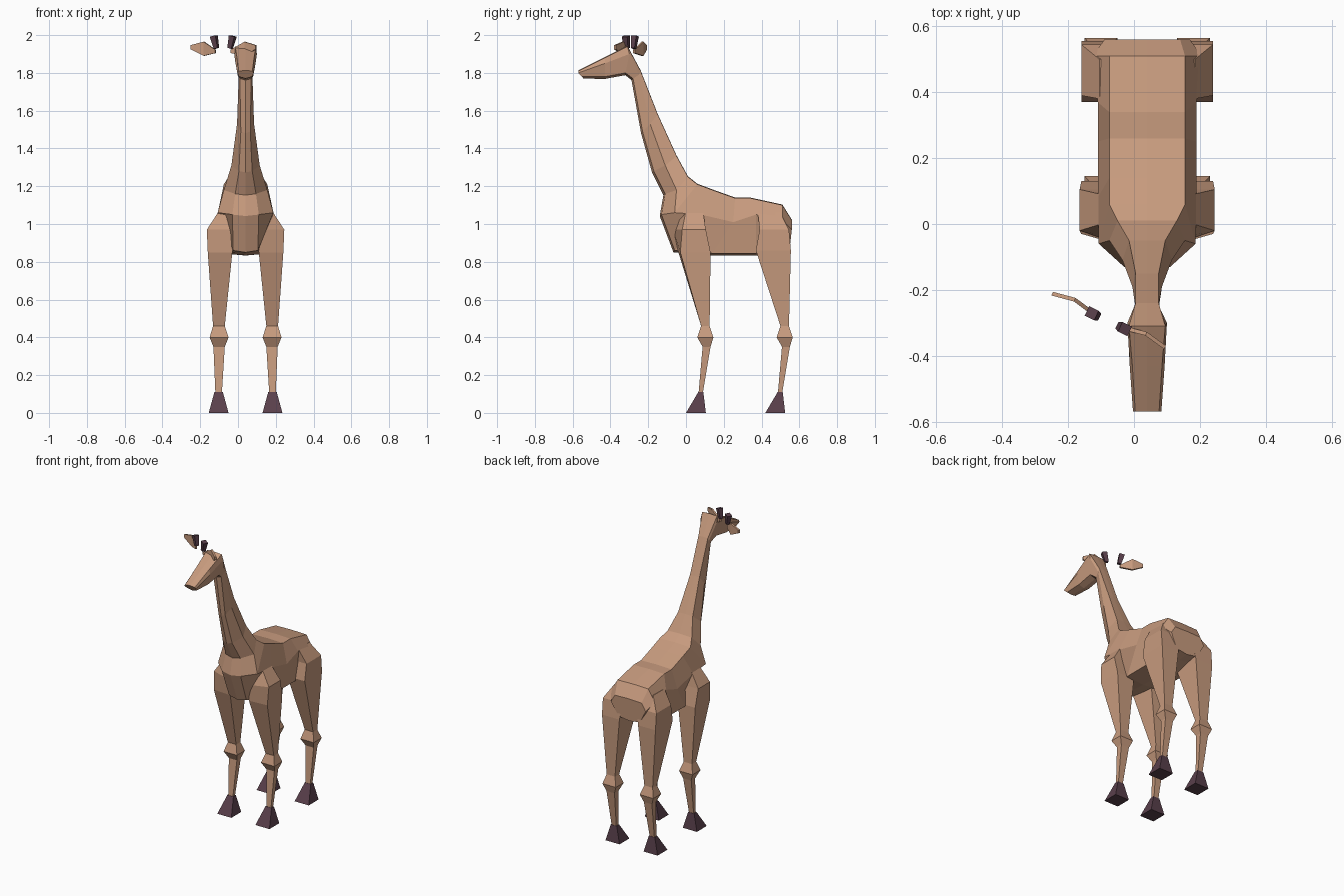
import bpy, bmesh
from math import cos, sin, radians
from mathutils import Vector

cube = bpy.data.objects.get("Cube")
if cube:
    bpy.data.objects.remove(cube, do_unlink=True)

CENTRE = 0.04      # the animal stands slightly to its left


def material(name, color):
    mat = bpy.data.materials.new(name)
    mat.use_nodes = True
    mat.diffuse_color = (*color, 1)
    bsdf = mat.node_tree.nodes["Principled BSDF"]
    bsdf.inputs["Base Color"].default_value = (*color, 1)
    bsdf.inputs["Roughness"].default_value = 0.9
    return mat


TAN = material("tan hide", (0.58, 0.33, 0.21))
DARK = material("dark horn", (0.1, 0.05, 0.07))


def loft(name, rings, mat):
    """Skin a run of equal rings and close both ends."""
    bm = bmesh.new()
    loops = [[bm.verts.new(p) for p in ring] for ring in rings]
    n = len(loops[0])
    for a, b in zip(loops, loops[1:]):
        for i in range(n):
            j = (i + 1) % n
            bm.faces.new((a[i], a[j], b[j], b[i]))
    bm.faces.new(loops[0])
    bm.faces.new(loops[-1])
    bmesh.ops.recalc_face_normals(bm, faces=bm.faces)
    mesh = bpy.data.meshes.new(name)
    bm.to_mesh(mesh)
    bm.free()
    mesh.materials.append(mat)
    obj = bpy.data.objects.new(name, mesh)
    bpy.context.collection.objects.link(obj)
    return obj


# Body, neck and head: one symmetrical loft from the muzzle to the rump
def body_ring(top, mid, low, widths):
    wt, wm, wl = widths
    top, mid, low = (Vector((0, *p)) for p in (top, mid, low))
    keel = low + (low - top).normalized() * 0.012
    side = [top + Vector((wt, 0, 0)), mid + Vector((wm, 0, 0)), low + Vector((wl, 0, 0))]
    other = [Vector((-p.x, p.y, p.z)) for p in reversed(side)]
    ring = [top + Vector((0, 0, 0.003))] + side + [keel] + other
    return [p + Vector((CENTRE, 0, 0)) for p in ring]


SECTIONS = [  # top (y, z), middle (y, z), low (y, z), half widths
    ((-.57, 1.81), (-.57, 1.8), (-.55, 1.78), (.036, .043, .034)),
    ((-.43, 1.88), (-.43, 1.85), (-.43, 1.78), (.045, .053, .04)),
    ((-.31, 1.94), (-.3, 1.9), (-.32, 1.8), (.055, .06, .042)),
    ((-.24, 1.81), (-.25, 1.79), (-.28, 1.77), (.035, .036, .03)),
    ((-.15, 1.58), (-.19, 1.53), (-.23, 1.49), (.035, .045, .025)),
    ((-.05, 1.36), (-.11, 1.31), (-.17, 1.28), (.055, .075, .035)),
    ((.01, 1.25), (-.05, 1.18), (-.11, 1.16), (.09, .115, .055)),
    ((.06, 1.21), (-.06, 1.06), (-.13, 1.05), (.115, .147, .07)),
    ((.14, 1.18), (.08, 1.05), (-.06, .86), (.115, .15, .065)),
    ((.26, 1.137), (.25, 1.01), (.14, .845), (.115, .15, .13)),
    ((.34, 1.137), (.37, 1.05), (.37, .845), (.115, .15, .13)),
    ((.51, 1.1), (.51, 1.02), (.48, .87), (.115, .165, .1)),
    ((.56, 1.02), (.56, .97), (.55, .88), (.1, .13, .08)),
]
loft("body", [body_ring(*s) for s in SECTIONS], TAN)


# Legs: box rings of height, back and front y, inner and outer x, inner lead
def leg_ring(z, front, back, inner, outer, lead=0, shift=0, side=1):
    corners = ((inner, front - lead), (outer, front), (outer, back), (inner, back))
    return [(CENTRE + side * x, y + shift, z) for x, y in corners]


FORE_TOP = [(1.07, 0, .09, .06, .14, .05), (.97, -.02, .105, .06, .205, .05),
            (.85, -.03, .13, .07, .2, .01)]
HIND_TOP = [(1.06, -.04, .08, .06, .145), (.97, -.03, .125, .05, .2),
            (.86, -.05, .135, .07, .2)]
SHANK = [(.46, .08, .125, .11, .172), (.4, .06, .145, .09, .19),
         (.35, .088, .13, .11, .17), (.11, .067, .09, .125, .16)]
HOOF = [(.11, .065, .092, .12, .165), (0, 0, .105, .09, .195)]

for pair, top, shift in (("front", FORE_TOP, 0), ("back", HIND_TOP, .42)):
    for word, side in (("left", 1), ("right", -1)):
        for part, rings, mat in (("leg", top + SHANK, TAN), ("hoof", HOOF, DARK)):
            loft(f"{pair}_{word}_{part}",
                 [leg_ring(*r, shift=shift, side=side) for r in rings], mat)


# Ears and horns: a mirrored set on a turned axis beside the head
TURN = radians(-25.5)
ALONG = Vector((cos(TURN), sin(TURN), 0))
BEHIND = Vector((-sin(TURN), cos(TURN), 0))
CROWN = Vector((-.078, -.295, 0))


def crown_point(side, along, behind, z):
    return CROWN + ALONG * side * along + BEHIND * behind + Vector((0, 0, z))


EAR = [  # along, behind, low z, high z
    (.045, 0, 1.905, 1.922), (.12, .015, 1.89, 1.965), (.19, .002, 1.925, 1.947)]
HORN = [(.04, 1.93, .011), (.056, 1.995, .016)]   # along, z, half size

for word, side in (("left", 1), ("right", -1)):
    loft(word + "_ear",
         [[crown_point(side, u, v + d, z)
           for d, z in ((-.006, low), (-.006, high), (.006, high), (.006, low))]
          for u, v, low, high in EAR], TAN)
    loft(word + "_horn",
         [[crown_point(side, u + h * a, h * b, z - h * a * .25)
           for a, b in ((-1, -1), (1, -1), (1, 1), (-1, 1))]
          for u, z, h in HORN], DARK)
